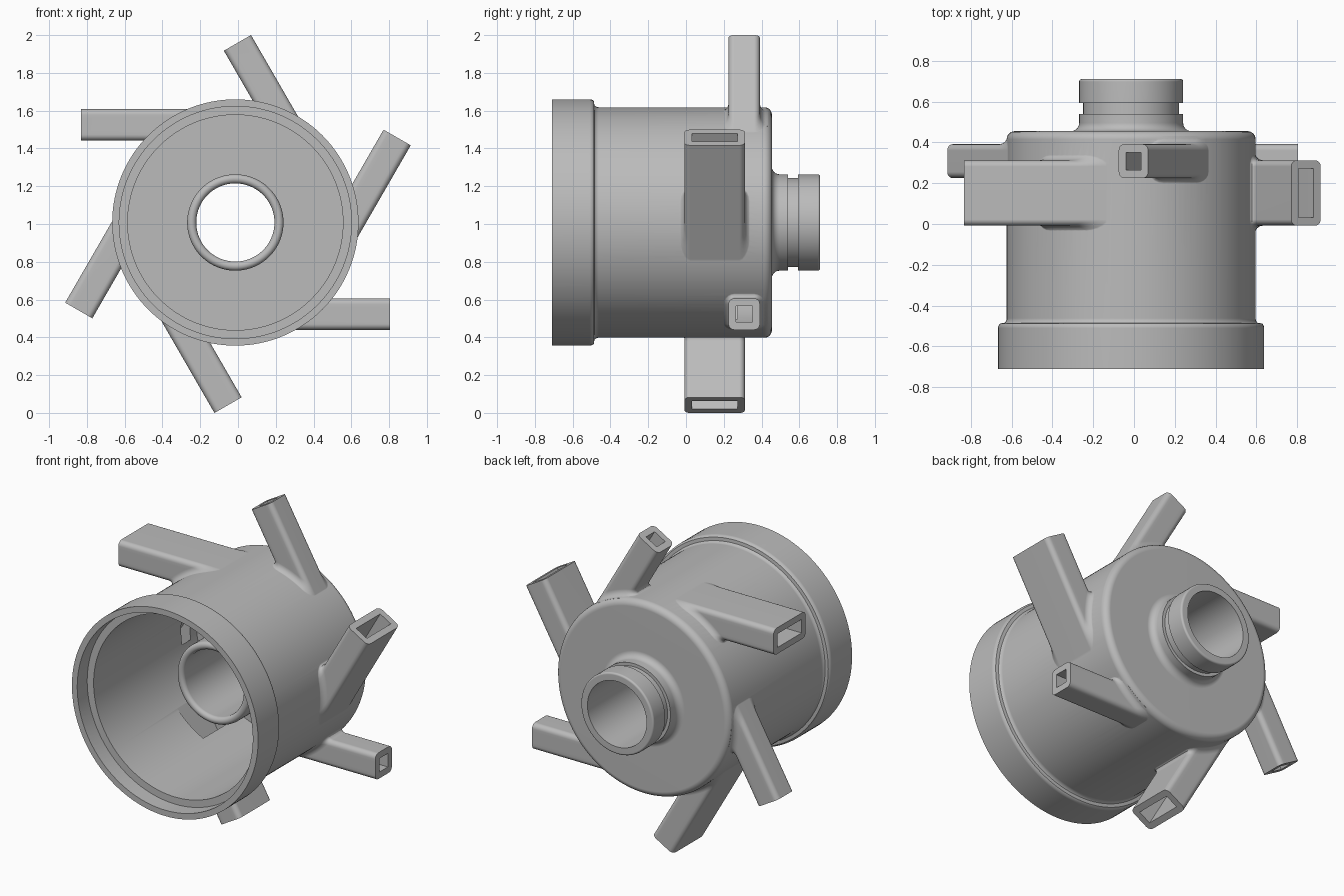
import bpy, bmesh
from math import sin, cos, pi, radians, sqrt
from mathutils import Vector

if "Cube" in bpy.data.objects:
    bpy.data.objects.remove(bpy.data.objects["Cube"], do_unlink=True)

CENTRE = Vector((-0.014, 0, 1.008))
BODY_R, FLANGE_R, NECK_R, BORE_R = 0.61, 0.652, 0.255, 0.207
WALL, ARM_END, FILLET = 0.04, 0.818, 0.04

grey = bpy.data.materials.new("plain grey")
grey.use_nodes = True
grey.diffuse_color = (0.5, 0.5, 0.5, 1)
grey.node_tree.nodes["Principled BSDF"].inputs["Base Color"].default_value = (0.5, 0.5, 0.5, 1)


def to_object(name, bm):
    bmesh.ops.recalc_face_normals(bm, faces=bm.faces)
    mesh = bpy.data.meshes.new(name)
    bm.to_mesh(mesh)
    bm.free()
    mesh.materials.append(grey)
    obj = bpy.data.objects.new(name, mesh)
    bpy.context.collection.objects.link(obj)
    return obj


def arc(r, y, radius, start, end, steps=6):
    """Points (r, y) along an arc, angles in degrees."""
    angles = [radians(start + (end - start) * i / steps) for i in range(steps + 1)]
    return [(r + radius * cos(a), y + radius * sin(a)) for a in angles]


def lathe(name, profile):
    """Turn an (r, y) profile around the y axis of the housing."""
    bm = bmesh.new()
    verts = [bm.verts.new(CENTRE + Vector((r, y, 0))) for r, y in profile]
    edges = [bm.edges.new(pair) for pair in zip(verts, verts[1:])]
    bmesh.ops.spin(bm, geom=verts + edges, cent=CENTRE, axis=(0, 1, 0),
                   angle=2 * pi, steps=128, use_duplicate=False)
    bmesh.ops.remove_doubles(bm, verts=bm.verts, dist=1e-5)
    return to_object(name, bm)


def loft(name, rings):
    bm = bmesh.new()
    loops = [[bm.verts.new(p) for p in ring] for ring in rings]
    n = len(loops[0])
    for a, b in zip(loops, loops[1:]):
        for i in range(n):
            bm.faces.new((a[i], a[(i + 1) % n], b[(i + 1) % n], b[i]))
    bm.faces.new(loops[0])
    bm.faces.new(loops[-1])
    return to_object(name, bm)


def rounded_section(half_y, half_v, radius):
    """Rounded rectangle as (y, v, normal_y, normal_v); its v sides are subdivided."""
    points = []
    corners = [(1, 1, 0), (-1, 1, 90), (-1, -1, 180), (1, -1, 270)]
    for sy, sv, start in corners:
        cy, cv = sy * (half_y - radius), sv * (half_v - radius)
        for ny, nv in arc(0, 0, 1, start, start + 90, 5):
            points.append((cy + radius * ny, cv + radius * nv, ny, nv))
        if sy * sv < 0:
            for i in range(1, 6):
                v = cv * (1 - 2 * i / 6)
                points.append((sy * half_y, v, sy, 0))
    return points


def place(angle, along, y, offset):
    a = radians(angle)
    return CENTRE + Vector((along * cos(a) + offset * sin(a), y, along * sin(a) - offset * cos(a)))


def arm(name, angle, y_mid, half_y, offset, half_v):
    """Tangential tube arm with a blended root, and the cutter for its channel."""
    section = rounded_section(half_y, half_v, 0.03)

    def ring(grow, along):
        pts = []
        for y, v, ny, nv in section:
            v = offset + v + grow * min(nv, 0)
            pts.append(place(angle, along(v), y_mid + y + grow * ny, v))
        return pts

    rings = [ring(FILLET, lambda v: 0)]
    for i in range(7):
        t = i / 6 * pi / 2
        reach = BODY_R - 0.003 + FILLET * (1 - cos(t))
        rings.append(ring(FILLET * (1 - sin(t)), lambda v: sqrt(reach ** 2 - v ** 2)))
    rings.append(ring(0, lambda v: ARM_END))
    solid = loft(name, rings)

    hy, hv = half_y - WALL, half_v - WALL
    corners = [(-hy, -hv), (hy, -hv), (hy, hv), (-hy, hv)]
    channel = loft(name + "_channel", [[place(angle, s, y_mid + y, offset + v) for y, v in corners]
                                       for s in (0, ARM_END + 0.1)])
    channel.hide_render = True
    return solid, channel


def combine(target, other, operation):
    mod = target.modifiers.new(operation.lower(), 'BOOLEAN')
    mod.object, mod.operation, mod.solver = other, operation, 'EXACT'
    bpy.context.view_layer.objects.active = target
    bpy.ops.object.modifier_apply(modifier=mod.name)
    bpy.data.objects.remove(other, do_unlink=True)


# Outer shape: flange, drum, rounded shoulder, grooved neck
housing = lathe("housing", [(0, -0.71), (FLANGE_R, -0.71)]
                + arc(FLANGE_R - 0.03, -0.51, 0.03, 0, 50)
                + arc(BODY_R + 0.03, -0.462, 0.03, 230, 180)
                + arc(BODY_R - 0.04, 0.415, 0.04, 0, 90)
                + arc(NECK_R + 0.04, 0.495, 0.04, 270, 180)
                + [(NECK_R, 0.54), (0.235, 0.54), (0.235, 0.593), (NECK_R, 0.593)]
                + arc(NECK_R - 0.012, 0.698, 0.012, 0, 90, 4)
                + [(0, 0.71)])

# Inner space: stepped mouth, drum cavity around the inner tube, bore
rim = (NECK_R - BORE_R) / 2
cavity = lathe("cavity", [(0, -0.8), (0.615, -0.8), (0.615, -0.61), (0.57, -0.61),
                          (0.57, 0.415), (NECK_R, 0.415)]
               + arc(BORE_R + rim, -0.21, rim, 0, -180, 10)
               + [(BORE_R, 0.8), (0, 0.8)])
cavity.hide_render = True

# Three wide arms and three square arms, alternating around the drum
arms = []
for k in range(3):
    arms.append(arm("wide_arm", 60 + 120 * k, 0.152, 0.16, 0.517, 0.083))
    arms.append(arm("square_arm", 120 * k, 0.308, 0.083, 0.485, 0.083))

for solid, channel in arms:
    combine(housing, solid, 'UNION')
combine(housing, cavity, 'DIFFERENCE')
for solid, channel in arms:
    combine(housing, channel, 'DIFFERENCE')

# Smooth shading with crisp edges
bpy.ops.object.select_all(action='DESELECT')
housing.select_set(True)
bpy.context.view_layer.objects.active = housing
bpy.ops.object.shade_smooth_by_angle(angle=radians(30))
weighted = housing.modifiers.new("weighted_normals", 'WEIGHTED_NORMAL')
weighted.keep_sharp = True
